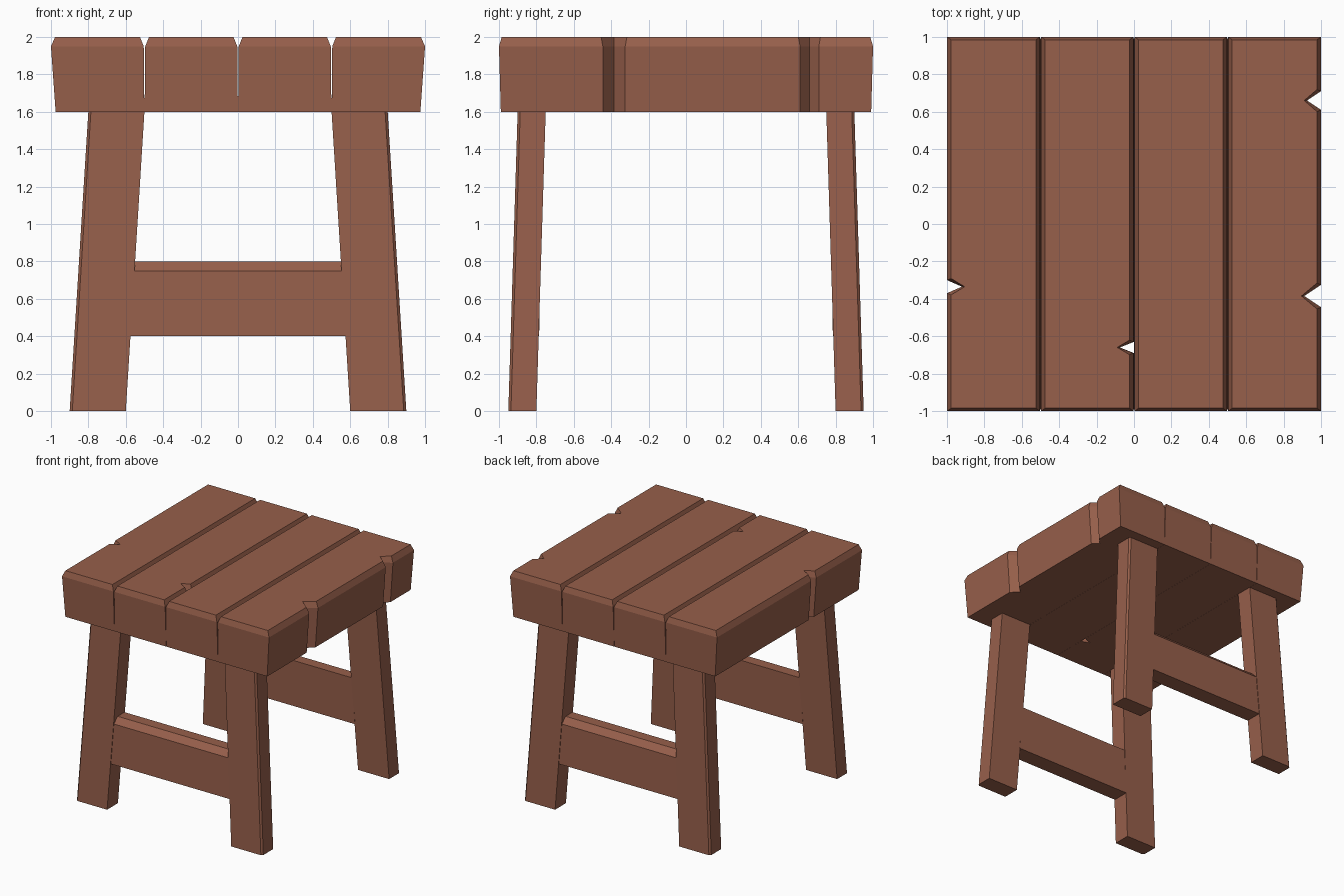
import bpy, bmesh

if "Cube" in bpy.data.objects:
    bpy.data.objects.remove(bpy.data.objects["Cube"])

wood = bpy.data.materials.new("brown wood")
wood.diffuse_color = (0.31, 0.115, 0.07, 1)
wood.use_nodes = True
wood.node_tree.nodes["Principled BSDF"].inputs["Base Color"].default_value = wood.diffuse_color


def loft(name, rings):
    """Closed solid through a stack of matching outlines."""
    bm = bmesh.new()
    loops = [[bm.verts.new(p) for p in ring] for ring in rings]
    n = len(loops[0])
    for a, b in zip(loops, loops[1:]):
        for i in range(n):
            j = (i + 1) % n
            bm.faces.new((a[i], a[j], b[j], b[i]))
    bm.faces.new(loops[0][::-1])
    bm.faces.new(loops[-1])
    bmesh.ops.recalc_face_normals(bm, faces=bm.faces)
    me = bpy.data.meshes.new(name)
    bm.to_mesh(me)
    bm.free()
    me.materials.append(wood)
    ob = bpy.data.objects.new(name, me)
    bpy.context.collection.objects.link(ob)
    return ob


# Seat planks: (z, inset at outer edge, inset at inner edge, half length, notch growth)
LAYERS = [(1.6, 0.025, 0.0005, 0.99, 0.0),
          (1.95, 0.0, 0.004, 1.0, 0.0),
          (2.0, 0.022, 0.024, 0.985, 0.015)]


def plank(name, x0, notch_left=(), notch_right=()):
    """Notches are (centre y, half width, depth), listed by rising y."""
    x1 = x0 + 0.5
    rings = []
    for z, outer, inner, hy, grow in LAYERS:
        l = x0 + (outer if x0 < -0.9 else inner)
        r = x1 - (outer if x1 > 0.9 else inner)
        pts = [(l, -hy), (r, -hy)]
        for y, h, d in notch_right:
            h += grow * 0.6
            pts += [(r, y - h), (x1 - d - grow, y), (r, y + h)]
        pts += [(r, hy), (l, hy)]
        for y, h, d in reversed(notch_left):
            h += grow * 0.6
            pts += [(l, y + h), (x0 + d + grow, y), (l, y - h)]
        rings.append([(x, y, z) for x, y in pts])
    loft(name, rings)


plank("seat_plank_left", -1.0, notch_left=[(-0.335, 0.035, 0.08)])
plank("seat_plank_middle_left", -0.5, notch_right=[(-0.66, 0.03, 0.075)])
plank("seat_plank_middle_right", 0.0)
plank("seat_plank_right", 0.5,
      notch_right=[(-0.385, 0.06, 0.09), (0.66, 0.05, 0.075)])

# Splayed legs with a slightly clipped outer corner
C = 0.014
for sx, side in ((-1, "left"), (1, "right")):
    for sy, end in ((-1, "front"), (1, "back")):
        rings = []
        for z, xi, yi in ((0, 0.6, 0.8), (1.605, 0.5, 0.75)):
            xo, yo = xi + 0.3, yi + 0.15
            pts = [(xi, yi), (xo, yi), (xo, yo - C), (xo - C, yo), (xi, yo)]
            rings.append([(sx * x, sy * y, z) for x, y in pts])
        loft(f"{end}_{side}_leg", rings)

# Stretchers between legs, chamfered along the outer top edge
for sy, end in ((-1, "front"), (1, "back")):
    profile = [(0.785, 0.4), (0.933, 0.4), (0.922, 0.75), (0.875, 0.8), (0.78, 0.8)]
    rings = [[(s * (0.605 - z / 16), sy * y, z) for y, z in profile] for s in (-1, 1)]
    loft(f"{end}_stretcher", rings)
